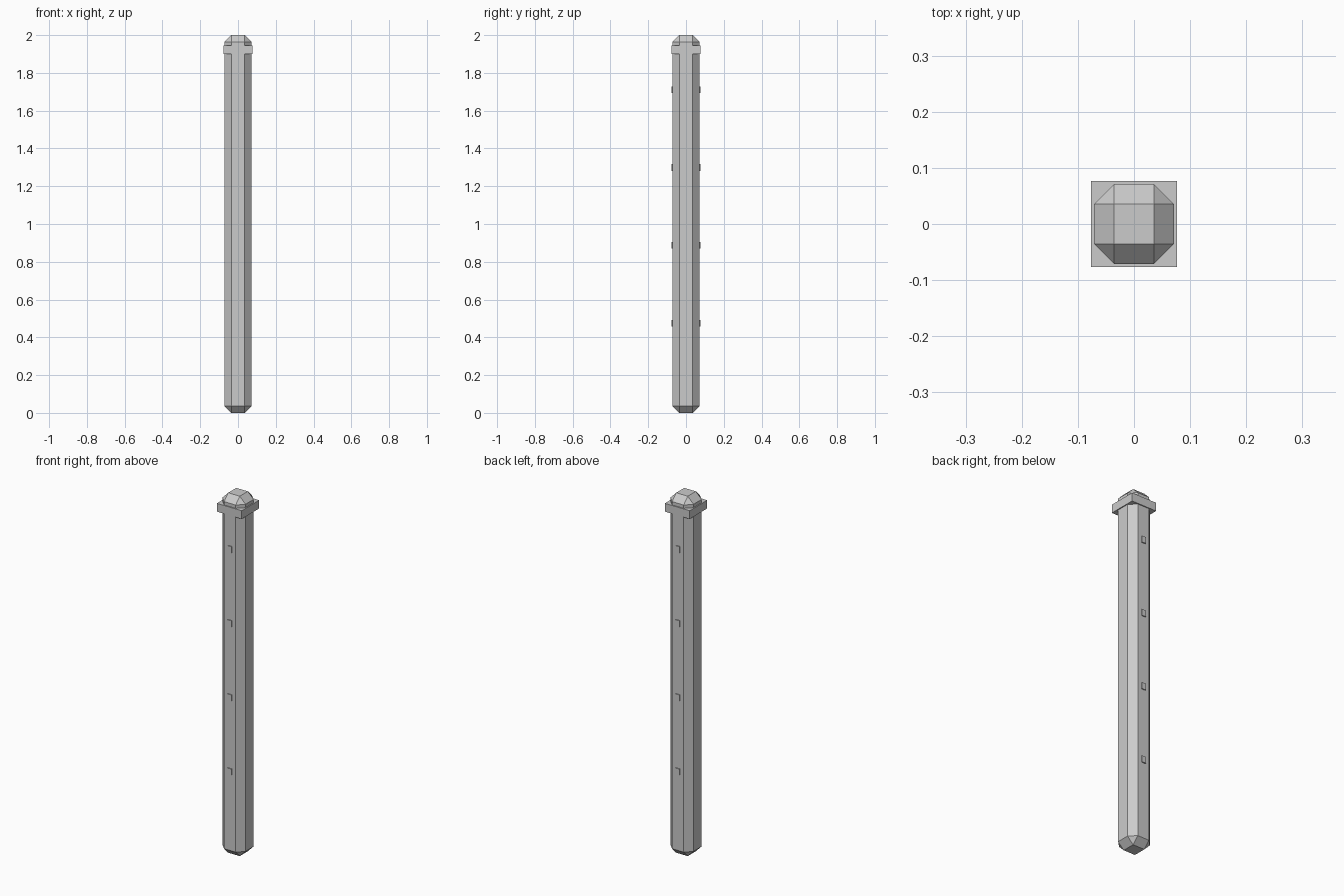
import bpy

if "Cube" in bpy.data.objects:
    bpy.data.objects.remove(bpy.data.objects["Cube"])

grey = bpy.data.materials.new("post grey")
grey.diffuse_color = (0.6, 0.6, 0.6, 1)
grey.use_nodes = True
grey.node_tree.nodes["Principled BSDF"].inputs["Base Color"].default_value = grey.diffuse_color


def box(name, size, centre):
    """Axis-aligned box with its scale applied."""
    bpy.ops.mesh.primitive_cube_add(size=1, location=centre)
    ob = bpy.context.object
    ob.name = name
    ob.scale = size
    bpy.ops.object.transform_apply(location=False, rotation=False, scale=True)
    ob.data.materials.append(grey)
    return ob


# Post shaft with all edges chamfered
shaft = box("post_shaft", (0.142, 0.142, 2.0), (0, 0, 1.0))
bevel = shaft.modifiers.new("chamfer", 'BEVEL')
bevel.width = 0.0355
bevel.segments = 1

# Square collar below the cap
box("collar", (0.153, 0.153, 0.046), (0, 0, 1.923))

# Small pegs on the front and back faces
for side, y in (("front", -0.071), ("back", 0.071)):
    for i in range(4):
        box(f"peg_{side}_{i + 1}", (0.025, 0.011, 0.035), (0, y, 0.475 + 0.412 * i))
